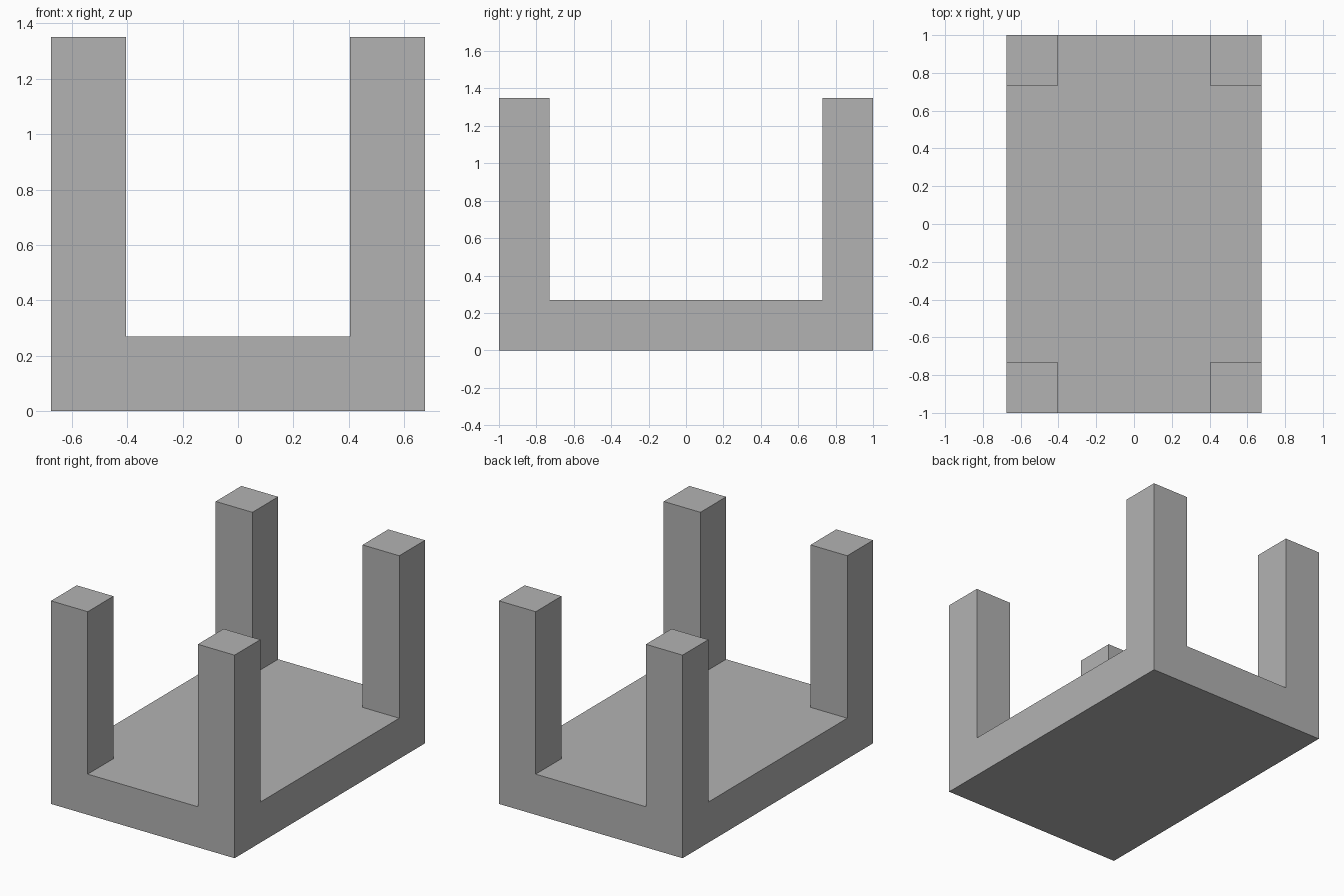
import bpy
import bmesh
from mathutils import Matrix, Vector

cube = bpy.data.objects.get("Cube")
if cube:
    bpy.data.objects.remove(cube, do_unlink=True)

POST = 0.27            # post width, also the slab thickness
HALF_X, HALF_Y = 0.675, 1.0
HEIGHT = 1.35

# Plain grey material
grey = bpy.data.materials.new("plain grey")
grey.use_nodes = True
colour = (0.448, 0.448, 0.448, 1)
grey.diffuse_color = colour
grey.node_tree.nodes["Principled BSDF"].inputs["Base Color"].default_value = colour

# Base slab standing on the ground
bm = bmesh.new()
size = Matrix.Diagonal((2 * HALF_X, 2 * HALF_Y, POST, 1))
bmesh.ops.create_cube(bm, size=1, matrix=Matrix.Translation((0, 0, POST / 2)) @ size)

# Cut the slab along the inner sides of the posts
for axis, half in ((Vector((1, 0, 0)), HALF_X), (Vector((0, 1, 0)), HALF_Y)):
    for side in (-1, 1):
        bmesh.ops.bisect_plane(bm, geom=bm.verts[:] + bm.edges[:] + bm.faces[:],
                               plane_co=axis * side * (half - POST), plane_no=axis)

# Raise the four top corners into square posts
corners = []
for face in bm.faces:
    c = face.calc_center_median()
    if face.normal.z > 0.9 and abs(c.x) > HALF_X - POST and abs(c.y) > HALF_Y - POST:
        corners.append(face)
posts = bmesh.ops.extrude_discrete_faces(bm, faces=corners)["faces"]
tops = {v for f in posts for v in f.verts}
bmesh.ops.translate(bm, verts=list(tops), vec=(0, 0, HEIGHT - POST))

# Clean up the flat sides
bmesh.ops.remove_doubles(bm, verts=bm.verts[:], dist=0.0001)
bmesh.ops.dissolve_limit(bm, angle_limit=0.01, verts=bm.verts[:], edges=bm.edges[:])
bmesh.ops.recalc_face_normals(bm, faces=bm.faces[:])

mesh = bpy.data.meshes.new("base_with_corner_posts")
bm.to_mesh(mesh)
bm.free()
mesh.materials.append(grey)
frame = bpy.data.objects.new("base_with_corner_posts", mesh)
bpy.context.collection.objects.link(frame)
